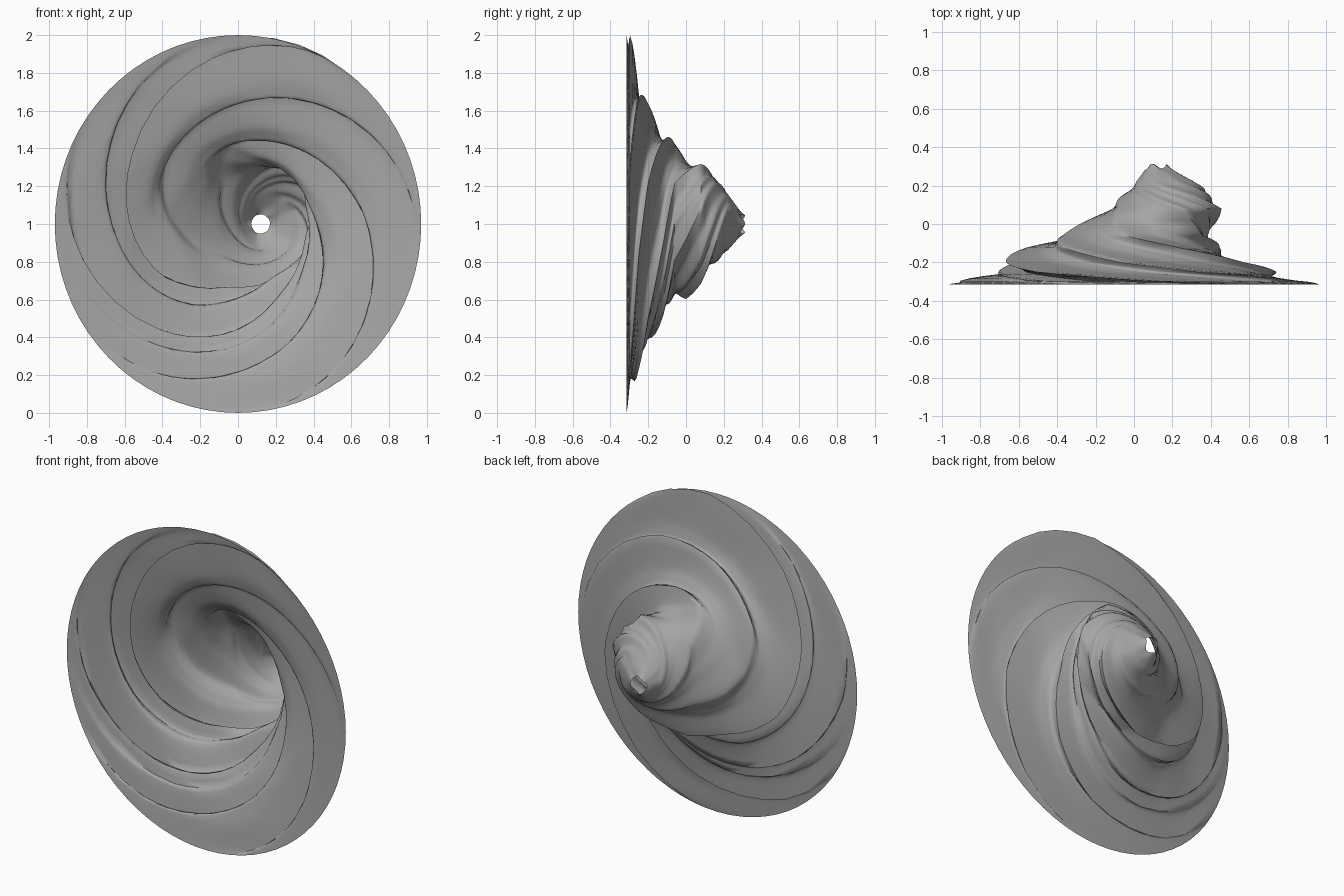
import bpy, bmesh, math

if "Cube" in bpy.data.objects:
    bpy.data.objects.remove(bpy.data.objects["Cube"])

# Funnel profile from rim to tip: depth y, valley radius, centre x, centre z, fold strength
PROFILE = [
    (-0.315, 1.00, 0.00, 1.00, 0.0),
    (-0.295, 0.83, 0.00, 1.00, 0.75),
    (-0.25, 0.66, 0.00, 1.00, 1.1),
    (-0.20, 0.55, -0.02, 1.00, 1.1),
    (-0.12, 0.44, -0.04, 1.00, 1.0),
    (-0.06, 0.35, 0.01, 1.02, 1.0),
    (0.00, 0.315, 0.07, 1.00, 1.1),
    (0.08, 0.275, 0.155, 1.02, 0.9),
    (0.15, 0.215, 0.17, 1.02, 0.6),
    (0.22, 0.15, 0.165, 1.01, 0.35),
    (0.30, 0.05, 0.12, 1.00, 0.2),
]
# Spiral folds: rim angle in degrees, height relative to the radius
FOLDS = [(54, 0.28), (92, 0.14), (146, 0.17), (175, 0.10),
         (205, 0.16), (275, 0.17), (347, 0.16)]
COLUMNS, STEPS, FOLD_WIDTH = 72, 4, 25


def fold_height(phi):
    best = 0.0
    for angle, height in FOLDS:
        d = abs((phi - angle + 180) % 360 - 180)
        best = max(best, height * max(0.0, 1 - d / FOLD_WIDTH) ** 1.3)
    return best


def rings():
    for a, b in zip(PROFILE, PROFILE[1:]):
        for i in range(STEPS):
            t = i / STEPS
            yield [p + (q - p) * t for p, q in zip(a, b)]
    yield PROFILE[-1]


# Twisted open funnel: a polar grid whose columns follow log spirals
bm = bmesh.new()
grid = []
for y, radius, cx, cz, strength in rings():
    twist = 175 * math.log(1 / max(radius, 0.15))
    row = []
    for c in range(COLUMNS):
        phi = 360 * c / COLUMNS
        r = radius * (1 + fold_height(phi) * strength)
        theta = math.radians(phi + twist)
        # ragged edge at the tip
        tip = 0.012 * math.sin(math.radians(3 * phi)) if y > 0.295 else 0.0
        row.append(bm.verts.new((cx + 0.97 * r * math.cos(theta), y + tip,
                                 cz + r * math.sin(theta))))
    grid.append(row)
for outer, inner in zip(grid, grid[1:]):
    for c in range(COLUMNS):
        n = (c + 1) % COLUMNS
        bm.faces.new((outer[c], outer[n], inner[n], inner[c]))

mesh = bpy.data.meshes.new("spiral_funnel")
bm.to_mesh(mesh)
bm.free()
funnel = bpy.data.objects.new("spiral_funnel", mesh)
bpy.context.collection.objects.link(funnel)
bpy.context.view_layer.objects.active = funnel
funnel.select_set(True)
bpy.ops.object.shade_smooth_by_angle(angle=math.radians(60))

# Dark grey colour
grey = bpy.data.materials.new("dark_grey")
grey.diffuse_color = (0.38, 0.38, 0.38, 1)
grey.use_nodes = True
grey.node_tree.nodes["Principled BSDF"].inputs["Base Color"].default_value = grey.diffuse_color
mesh.materials.append(grey)
